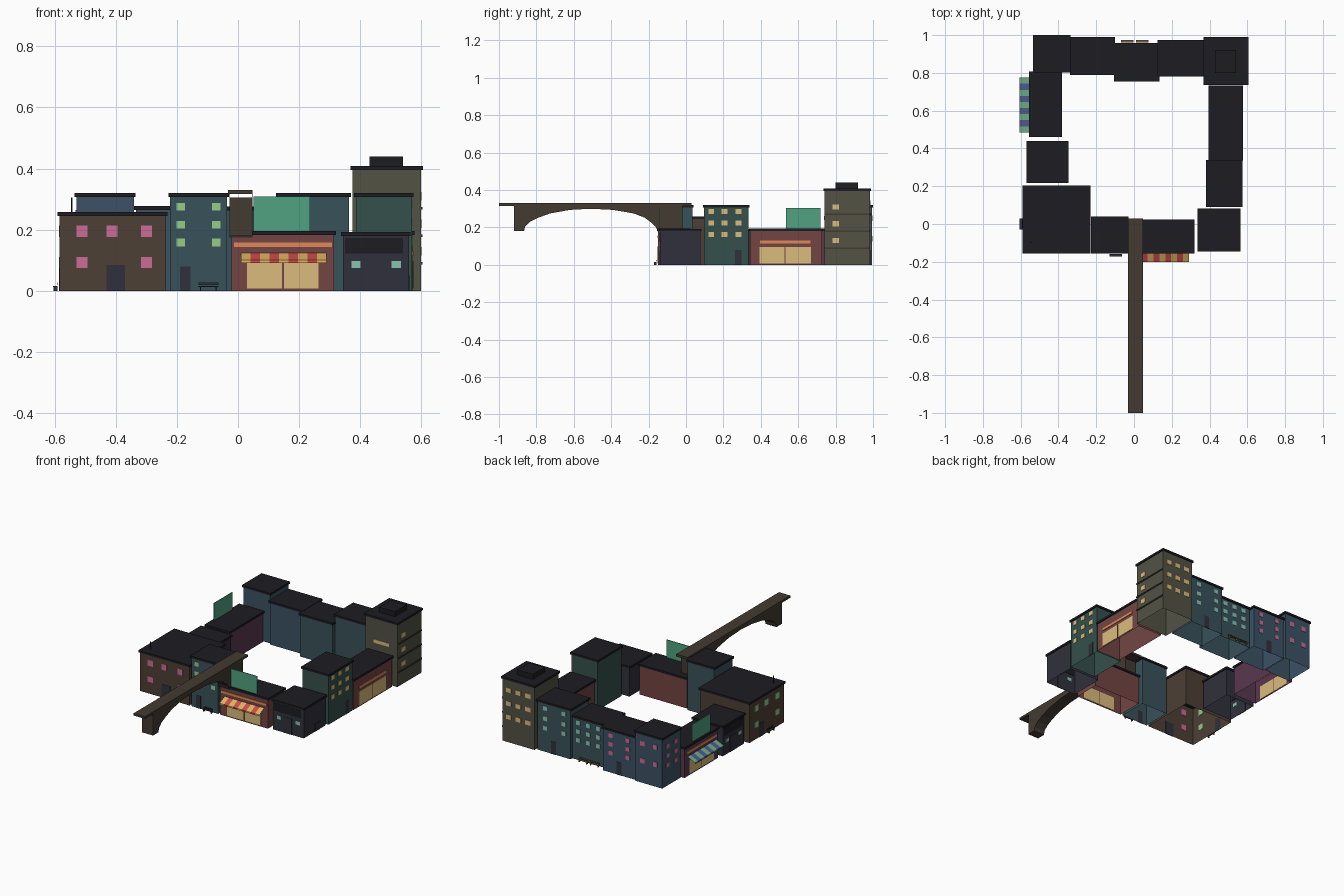
import bpy, bmesh, math

if "Cube" in bpy.data.objects:
    bpy.data.objects.remove(bpy.data.objects["Cube"])

mats = {}
def mat(col):
    if col not in mats:
        m = bpy.data.materials.new("colour_%d" % len(mats))
        m.diffuse_color = (*col, 1)
        m.use_nodes = True
        m.node_tree.nodes["Principled BSDF"].inputs["Base Color"].default_value = m.diffuse_color
        mats[col] = m
    return mats[col]

def finish(name, bm, *cols):
    me = bpy.data.meshes.new(name)
    bm.to_mesh(me)
    bm.free()
    ob = bpy.data.objects.new(name, me)
    bpy.context.collection.objects.link(ob)
    for c in cols:
        me.materials.append(mat(c))
    return ob

def add_box(bm, x, y, z, open_ends=()):
    """Box between (min, max) pairs; open_ends lists face normals (z) to leave out."""
    r = bmesh.ops.create_cube(bm, size=1)
    for v in r["verts"]:
        v.co = [(p[0] + p[1]) / 2 + c * (p[1] - p[0]) for p, c in zip((x, y, z), v.co)]
    if open_ends:
        bm.normal_update()
        faces = {f for v in r["verts"] for f in v.link_faces}
        bmesh.ops.delete(bm, geom=[f for f in faces if round(f.normal.z) in open_ends], context="FACES")

def box(name, x, y, z, col, open_ends=()):
    bm = bmesh.new()
    add_box(bm, x, y, z, open_ends)
    return finish(name, bm, col)

def spans(side, plane, u, z, out):
    """Ranges of a panel lying on a facade; u runs along the wall."""
    sgn = -1 if side in ("front", "left") else 1
    d = tuple(sorted((plane - sgn * 0.002, plane + sgn * out)))
    return (u, d, z) if side in ("front", "back") else (d, u, z)

def panels(name, side, plane, us, zs, w, h, col, out=0.002):
    """Grid of equal panels centred on us x zs."""
    bm = bmesh.new()
    for u in us:
        for z in zs:
            add_box(bm, *spans(side, plane, (u - w / 2, u + w / 2), (z - h / 2, z + h / 2), out))
    return finish(name, bm, col)

BLACK, DARK = (0.012, 0.012, 0.016), (0.03, 0.03, 0.045)
BLUE, TEAL, GREEN = (0.045, 0.085, 0.13), (0.04, 0.085, 0.1), (0.035, 0.08, 0.07)
BROWN, RED, PURPLE = (0.075, 0.05, 0.035), (0.17, 0.06, 0.055), (0.1, 0.04, 0.08)
OLIVE, STONE, SIGN = (0.085, 0.085, 0.06), (0.055, 0.043, 0.032), (0.08, 0.36, 0.22)
YELLOW, PINK, LIME, MINT = (0.7, 0.5, 0.2), (0.6, 0.15, 0.3), (0.3, 0.6, 0.25), (0.25, 0.55, 0.45)
ORANGE = (0.75, 0.25, 0.1)

# Buildings: hollow walls without a floor, capped by an overhanging roof slab
blocks = {
    "corner_house":      (-0.59, -0.23, -0.155, 0.205, 0.258, BROWN),
    "front_house":       (-0.228, -0.03, -0.155, 0.04, 0.32, TEAL),
    "front_shop":        (-0.027, 0.32, -0.155, 0.025, 0.195, RED),
    "right_garage":      (0.337, 0.565, -0.145, 0.083, 0.193, DARK),
    "right_house":       (0.38, 0.575, 0.09, 0.34, 0.32, GREEN),
    "right_shop":        (0.395, 0.577, 0.337, 0.733, 0.195, RED),
    "tower":             (0.368, 0.605, 0.735, 0.99, 0.408, OLIVE),
    "back_house_right":  (0.125, 0.37, 0.78, 0.975, 0.32, TEAL),
    "back_house_middle": (-0.105, 0.135, 0.755, 0.957, 0.275, TEAL),
    "back_house_left":   (-0.34, -0.1, 0.79, 0.99, 0.277, BLUE),
    "back_corner_house": (-0.535, -0.335, 0.803, 1.0, 0.32, BLUE),
    "left_shop":         (-0.557, -0.38, 0.46, 0.808, 0.195, PURPLE),
    "left_garage":       (-0.568, -0.348, 0.217, 0.44, 0.193, DARK),
}
E = 0.006
for n, (x0, x1, y0, y1, h, col) in blocks.items():
    box(n + "_walls", (x0 + E, x1 - E), (y0 + E, y1 - E), (0, h - 0.006), col, (-1, 1))
    box(n + "_roof", (x0, x1), (y0, y1), (h - 0.013, h), BLACK)
box("tower_roof_hut", (0.43, 0.54), (0.8, 0.92), (0.408, 0.44), BLACK, (-1,))

def wall(n, side):
    x0, x1, y0, y1 = blocks[n][:4]
    return {"front": y0 + E, "back": y1 - E, "left": x0 + E, "right": x1 - E}[side]

# House windows: building, side, positions along wall, heights, width, height, colour
windows = [
    ("corner_house", "front", (-0.51, -0.413, -0.3), (0.195,), 0.036, 0.038, PINK),
    ("corner_house", "front", (-0.51, -0.3), (0.092,), 0.036, 0.036, PINK),
    ("corner_house", "left", (-0.08, 0.03, 0.13), (0.195,), 0.036, 0.038, LIME),
    ("corner_house", "left", (-0.08, 0.13), (0.092,), 0.036, 0.036, LIME),
    ("front_house", "front", (-0.187, -0.071), (0.275, 0.216, 0.158), 0.028, 0.026, LIME),
    ("right_house", "right", (0.135, 0.207, 0.28), (0.285, 0.223, 0.162), 0.032, 0.027, YELLOW),
    ("tower", "right", (0.8,), (0.31, 0.22, 0.13), 0.036, 0.028, YELLOW),
    ("tower", "back", (0.42, 0.487, 0.555), (0.33, 0.245, 0.16), 0.036, 0.028, YELLOW),
    ("tower", "front", (0.487,), (0.25,), 0.11, 0.022, YELLOW),
    ("back_house_right", "back", (0.18, 0.31), (0.275, 0.21, 0.15), 0.03, 0.027, MINT),
    ("back_house_middle", "back", (-0.05, 0.02, 0.09), (0.235, 0.18, 0.125), 0.03, 0.027, MINT),
    ("back_house_left", "back", (-0.28, -0.16), (0.235, 0.18, 0.125), 0.03, 0.027, PINK),
    ("back_corner_house", "back", (-0.48, -0.39), (0.25, 0.14), 0.03, 0.03, PINK),
    ("back_corner_house", "left", (0.86, 0.94), (0.25, 0.19, 0.13), 0.03, 0.027, PINK),
    ("right_garage", "front", (0.386, 0.518), (0.086,), 0.03, 0.022, MINT),
    ("left_garage", "left", (0.265, 0.39), (0.086,), 0.03, 0.022, MINT),
]
for i, (n, side, us, zs, w, h, col) in enumerate(windows):
    panels(n + "_windows_" + side, side, wall(n, side), us, zs, w, h, col)

# Doors
for n, side, u, w, h in [("corner_house", "front", -0.4, 0.06, 0.085), ("front_house", "front", -0.173, 0.034, 0.08),
                         ("right_garage", "front", 0.445, 0.06, 0.1), ("right_garage", "right", 0.0, 0.05, 0.05),
                         ("left_garage", "left", 0.33, 0.06, 0.1), ("right_house", "right", 0.28, 0.036, 0.08),
                         ("back_house_right", "back", 0.25, 0.036, 0.08), ("back_house_left", "back", -0.22, 0.036, 0.08),
                         ("corner_house", "left", 0.08, 0.05, 0.085)]:
    panels(n + "_door", side, wall(n, side), (u,), (h / 2,), w, h, DARK)

# Dark fascia on garages and ledges around the tower
panels("right_garage_fascia", "front", wall("right_garage", "front"), (0.445,), (0.147,), 0.19, 0.05, BLACK)
panels("left_garage_fascia", "left", wall("left_garage", "left"), (0.328,), (0.147,), 0.19, 0.05, BLACK)
panels("tower_ledges", "right", wall("tower", "right"), (0.862,), (0.09, 0.18, 0.27), 0.243, 0.008, STONE, 0.005)

# Shop windows, mullions and lit strips
for n, side, u, w, L in [("front_shop", "front", 0.147, 0.24, 0.32), ("right_shop", "right", 0.53, 0.28, 0.27),
                         ("left_shop", "left", 0.632, 0.25, 0.3)]:
    p = wall(n, side)
    panels(n + "_window", side, p, (u - w / 4, u + w / 4), (0.052,), w / 2 - 0.006, 0.088, YELLOW)
    panels(n + "_mullion", side, p, (u,), (0.052,), 0.006, 0.09, RED, 0.003)
    panels(n + "_strip", side, p, (u,), (0.15 if n != "right_shop" else 0.122,), L, 0.015, ORANGE, 0.004)

# Striped awnings sloping out over the pavement, single sheets
def awning(name, side, plane, u0, u1, reach, c1, c2, n=9):
    bm = bmesh.new()
    for i in range(n):
        a, b = (u0 + (u1 - u0) * (i + k) / n for k in (0, 1))
        pts = [(a, 0, 0.124), (b, 0, 0.124), (b, reach, 0.1), (a, reach, 0.1)]
        lip = [(a, reach, 0.1), (b, reach, 0.1), (b, reach, 0.091), (a, reach, 0.091)]
        for quad in (pts, lip):
            vs = [bm.verts.new((u, plane - d, z) if side == "front" else (plane - d, u, z)) for u, d, z in quad]
            bm.faces.new(vs).material_index = i % 2
    return finish(name, bm, c1, c2)
awning("front_shop_awning", "front", -0.15, 0.01, 0.29, 0.05, (0.75, 0.45, 0.12), (0.6, 0.07, 0.07))
awning("left_shop_awning", "left", -0.552, 0.485, 0.775, 0.053, (0.15, 0.4, 0.25), (0.08, 0.1, 0.25))

# Rooftop billboards and the thin mast
box("front_billboard", (0.05, 0.235), (-0.143, -0.139), (0.195, 0.308), SIGN)
box("left_billboard", (-0.546, -0.542), (0.535, 0.72), (0.195, 0.305), SIGN)
box("roof_mast", (-0.547, -0.543), (-0.1, -0.096), (0.255, 0.303), BLACK)

# Benches: seat, back rest and two legs against a wall
def bench(name, side, plane, u, w, col):
    bm = bmesh.new()
    sgn = -1 if side in ("front", "left") else 1
    def part(ua, ub, d0, d1, z):
        d = tuple(sorted((plane + sgn * d0, plane + sgn * d1)))
        add_box(bm, *(((ua, ub), d, z) if side in ("front", "back") else (d, (ua, ub), z)))
    part(u - w / 2, u + w / 2, 0.004, 0.018, (0.012, 0.015))
    part(u - w / 2, u + w / 2, 0.004, 0.006, (0.019, 0.027))
    for s in (-1, 1):
        part(u + s * w * 0.4 - 0.002, u + s * w * 0.4 + 0.002, 0.004, 0.016, (0, 0.012))
    return finish(name, bm, col)
bench("front_bench", "front", -0.154, -0.097, 0.065, DARK)
bench("left_bench", "left", -0.587, 0.0, 0.06, DARK)
for x in (-0.035, 0.043):
    bench("back_bench", "back", 0.957, x, 0.066, (0.2, 0.12, 0.05))

# Bridge: arched body extruded from a side profile, deck and edge strips
profile = [(-0.92, 0.305), (-0.92, 0.18), (-0.866, 0.18), (-0.86, 0.205), (-0.834, 0.23), (-0.79, 0.252),
           (-0.727, 0.275), (-0.62, 0.294), (-0.51, 0.3), (-0.39, 0.294), (-0.28, 0.275), (-0.22, 0.252),
           (-0.18, 0.222), (-0.16, 0.2), (-0.15, 0.175), (-0.02, 0.175), (-0.02, 0.305)]
bm = bmesh.new()
face = bm.faces.new([bm.verts.new((-0.028, y, z)) for y, z in profile])
ext = bmesh.ops.extrude_face_region(bm, geom=[face])
bmesh.ops.translate(bm, vec=(0.076, 0, 0), verts=[v for v in ext["geom"] if isinstance(v, bmesh.types.BMVert)])
bmesh.ops.recalc_face_normals(bm, faces=bm.faces)
finish("bridge_arch", bm, STONE)
box("bridge_deck", (-0.032, 0.048), (-1.0, 0.03), (0.316, 0.33), STONE)
for x in (-0.028, 0.046):
    box("bridge_edge_strip", (x, x + 0.002), (-0.92, -0.02), (0.304, 0.318), STONE)
